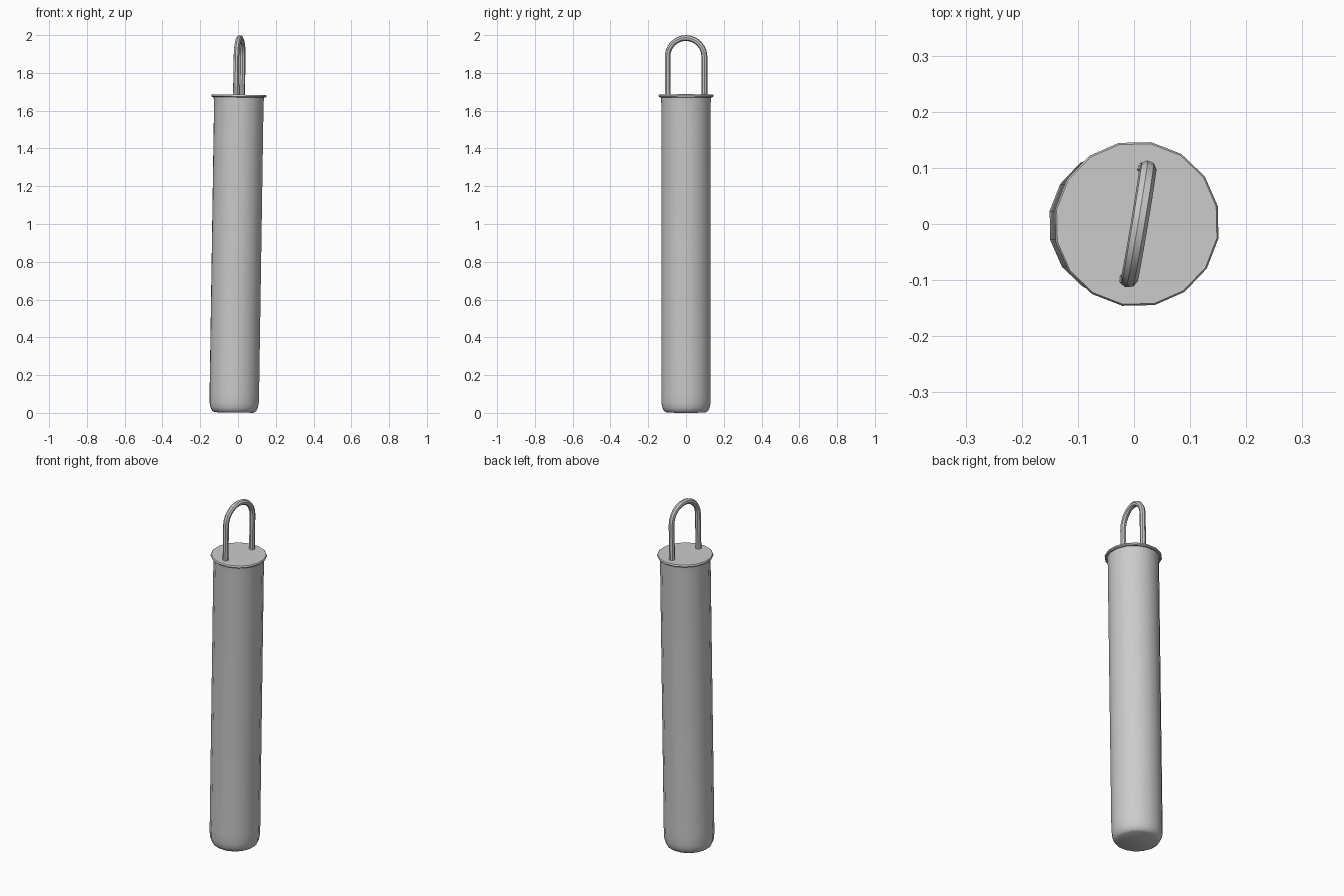
import bpy
import bmesh
import math
from mathutils import Matrix, Vector

if "Cube" in bpy.data.objects:
    bpy.data.objects.remove(bpy.data.objects["Cube"], do_unlink=True)

SIDES = 16
# Everything leans slightly towards +x
LEAN = Matrix.Translation((-0.021, 0, 0.002)) @ Matrix.Rotation(0.0154, 4, "Y")

metal = bpy.data.materials.new("grey_metal")
metal.use_nodes = True
grey = (0.6, 0.6, 0.6, 1)
metal.diffuse_color = grey
metal.node_tree.nodes["Principled BSDF"].inputs["Base Color"].default_value = grey


def finish(obj):
    """Apply colour, lean and smooth shading."""
    obj.data.materials.append(metal)
    obj.matrix_world = LEAN
    bpy.ops.object.select_all(action="DESELECT")
    obj.select_set(True)
    bpy.context.view_layer.objects.active = obj
    bpy.ops.object.shade_smooth_by_angle(angle=math.radians(40))


def turned(name, profile):
    """Closed solid of revolution from (radius, height) points, bottom up."""
    bm = bmesh.new()
    rings = []
    for r, z in profile:
        angles = [math.tau * i / SIDES + math.radians(12.5) for i in range(SIDES)]
        rings.append([bm.verts.new((r * math.cos(a), r * math.sin(a), z)) for a in angles])
    for low, high in zip(rings, rings[1:]):
        for i in range(SIDES):
            j = (i + 1) % SIDES
            bm.faces.new((low[i], low[j], high[j], high[i]))
    bm.faces.new(rings[0][::-1])
    bm.faces.new(rings[-1])
    mesh = bpy.data.meshes.new(name)
    bm.to_mesh(mesh)
    bm.free()
    obj = bpy.data.objects.new(name, mesh)
    bpy.context.collection.objects.link(obj)
    finish(obj)


# Long tube with a rounded foot
turned("tube_body", [(0.105, 0), (0.118, 0.008), (0.127, 0.025), (0.132, 0.05),
                     (0.133, 0.1), (0.133, 1.64), (0.136, 1.672)])

# Thin overhanging lid
turned("lid", [(0.143, 1.669), (0.148, 1.674), (0.148, 1.679), (0.145, 1.683)])

# Arched handle: two legs joined by a half circle
across = Vector((math.sin(math.radians(9.5)), math.cos(math.radians(9.5)), 0))
reach, spring = 0.099, 1.884
path = [across * reach + Vector((0, 0, 1.67))]
for k in range(13):
    a = math.pi * k / 12
    path.append(across * reach * math.cos(a) + Vector((0, 0, spring + reach * math.sin(a))))
path.append(-across * reach + Vector((0, 0, 1.67)))

curve = bpy.data.curves.new("handle", "CURVE")
curve.dimensions = "3D"
curve.bevel_depth = 0.0155
curve.bevel_resolution = 2
curve.use_fill_caps = True
spline = curve.splines.new("POLY")
spline.points.add(len(path) - 1)
for point, co in zip(spline.points, path):
    point.co = (*co, 1)
handle = bpy.data.objects.new("handle", curve)
bpy.context.collection.objects.link(handle)
bpy.ops.object.select_all(action="DESELECT")
handle.select_set(True)
bpy.context.view_layer.objects.active = handle
bpy.ops.object.convert(target="MESH")
finish(bpy.context.view_layer.objects.active)
